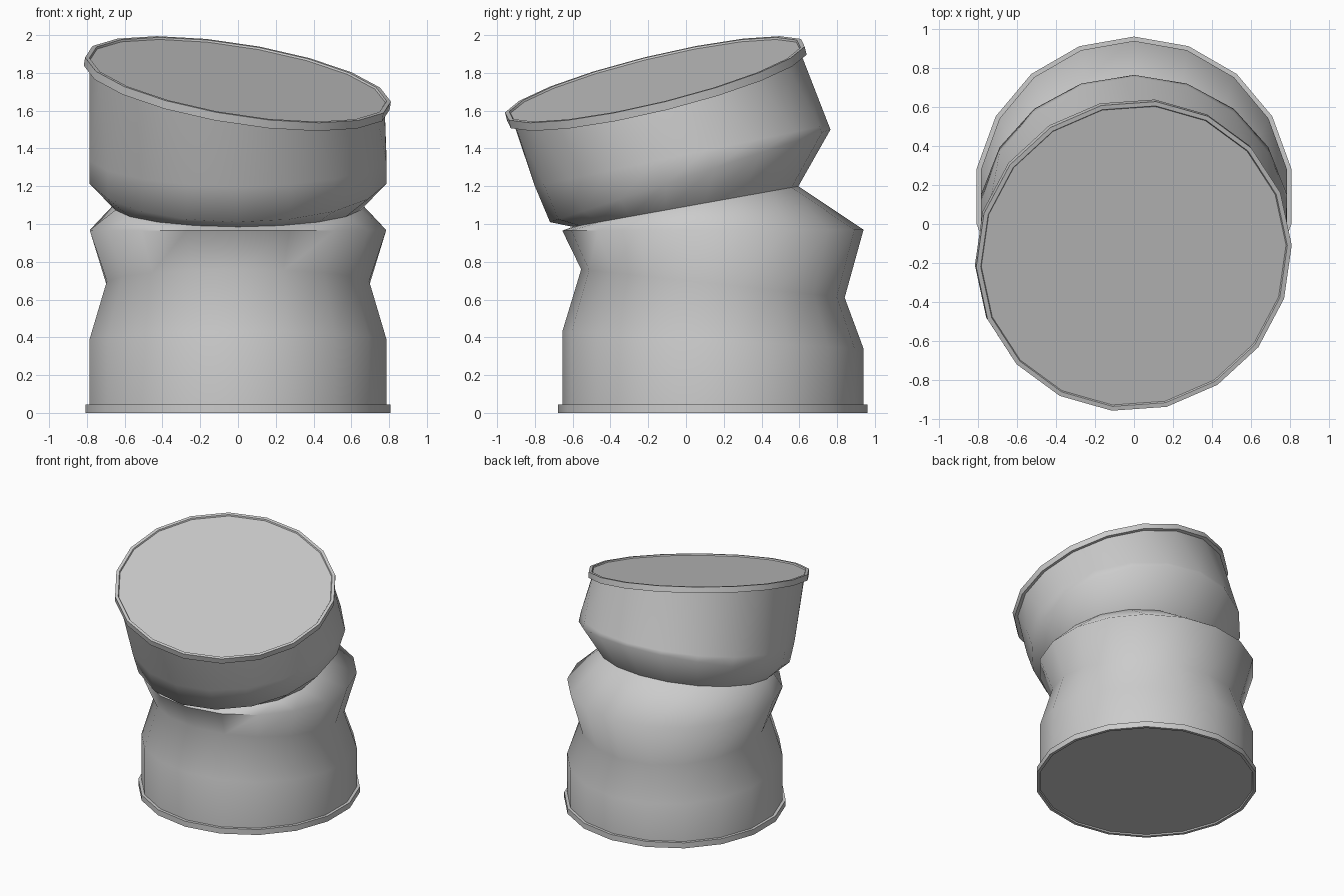
import bpy, bmesh, math
from mathutils import Vector

if "Cube" in bpy.data.objects:
    bpy.data.objects.remove(bpy.data.objects["Cube"])

SIDES = 18
ANGLES = [math.pi / 2 + i * 2 * math.pi / SIDES for i in range(SIDES)]
TWIST = math.radians(-7)
TOP_NORMAL = Vector((0.155, -0.233, 0.96)).normalized()
TOP_CENTRE = Vector((0, -0.165, 1.765))


def dented_ring(front, back, rx):
    """Ring leaning front to back; front and back are (y, z)."""
    cy, cz = (front[0] + back[0]) / 2, (front[1] + back[1]) / 2
    hy, hz = (back[0] - front[0]) / 2, (back[1] - front[1]) / 2
    return [Vector((rx * math.cos(a), cy + hy * math.sin(a), cz + hz * math.sin(a)))
            for a in ANGLES]


def disc_ring(centre, normal, r, depth, twist=0):
    """Round ring lying depth below centre along the normal."""
    q = Vector((0, 0, 1)).rotation_difference(normal)
    return [centre + q @ Vector((r * math.cos(a + twist), r * math.sin(a + twist), -depth))
            for a in ANGLES]


def loft(name, rings, smooth_angle):
    bm = bmesh.new()
    loops = [[bm.verts.new(p) for p in ring] for ring in rings]
    for lo, hi in zip(loops, loops[1:]):
        for i in range(SIDES):
            j = (i + 1) % SIDES
            bm.faces.new((lo[i], lo[j], hi[j], hi[i]))
    bm.faces.new(loops[0][::-1])
    bm.faces.new(loops[-1])
    bmesh.ops.recalc_face_normals(bm, faces=bm.faces[:])
    mesh = bpy.data.meshes.new(name)
    bm.to_mesh(mesh)
    bm.free()
    ob = bpy.data.objects.new(name, mesh)
    bpy.context.collection.objects.link(ob)
    bpy.ops.object.select_all(action='DESELECT')
    ob.select_set(True)
    bpy.context.view_layer.objects.active = ob
    bpy.ops.object.shade_smooth_by_angle(angle=math.radians(smooth_angle))
    ob.color = (1, 1, 1, 1)
    return ob


# Crumpled wall: front (y, z), back (y, z), half width
profile = [
    ((-0.655, 0.02), (0.94, 0.02), 0.797),
    ((-0.655, 0.43), (0.94, 0.34), 0.797),
    ((-0.555, 0.76), (0.84, 0.61), 0.705),
    ((-0.655, 0.965), (0.94, 0.97), 0.797),
    ((-0.60, 0.985), (0.595, 1.20), 0.66),
    ((-0.72, 1.01), (0.765, 1.50), 0.797),
    ((-0.80, 1.20), (0.755, 1.525), 0.797),
]
wall = [dented_ring(*p) for p in profile]
wall.append(disc_ring(TOP_CENTRE, TOP_NORMAL, 0.792, 0.035, TWIST))
loft("can_wall", wall, 75)


# Flat end caps with a slim raised rim
def end_cap(name, centre, normal, twist=0):
    steps = [(0.79, 0.045), (0.82, 0.045), (0.82, 0.0), (0.797, 0.0), (0.792, 0.01)]
    loft(name, [disc_ring(centre, normal, r, d, twist) for r, d in steps], 30)


end_cap("bottom_lid", Vector((0, 0.142, 0)), Vector((0, 1e-6, -1)))
end_cap("top_lid", TOP_CENTRE, TOP_NORMAL, TWIST)
